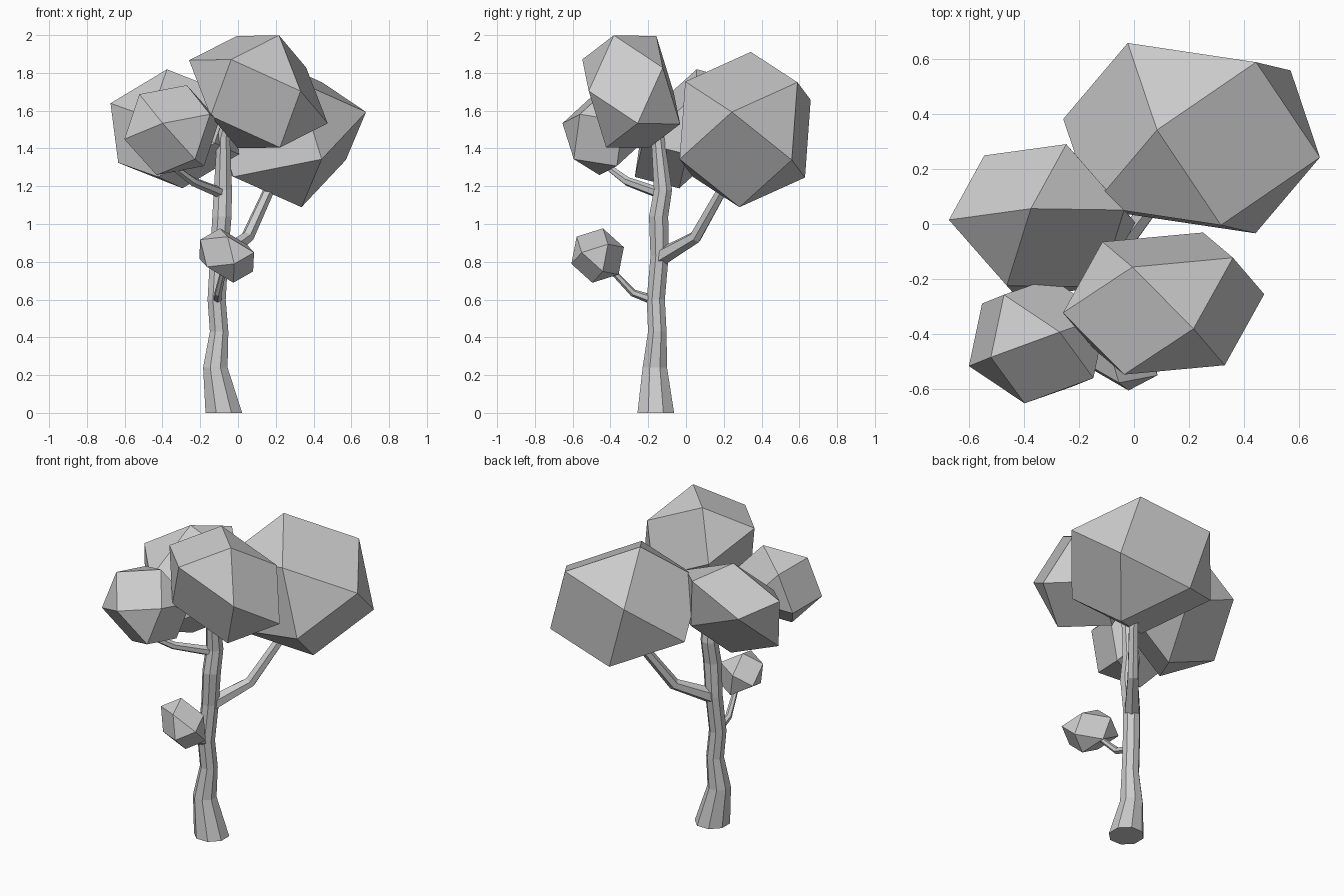
import bpy
import bmesh
import math
from mathutils import Vector

if "Cube" in bpy.data.objects:
    bpy.data.objects.remove(bpy.data.objects["Cube"], do_unlink=True)

# Single matte grey for the whole tree
grey = bpy.data.materials.new("matte_grey")
grey.use_nodes = True
colour = (0.6, 0.6, 0.6, 1)
grey.diffuse_color = colour
bsdf = next(n for n in grey.node_tree.nodes if n.type == "BSDF_PRINCIPLED")
bsdf.inputs["Base Color"].default_value = colour
bsdf.inputs["Roughness"].default_value = 0.9


def finish(name, bm):
    bmesh.ops.recalc_face_normals(bm, faces=bm.faces)
    mesh = bpy.data.meshes.new(name)
    bm.to_mesh(mesh)
    bm.free()
    mesh.materials.append(grey)
    bpy.context.collection.objects.link(bpy.data.objects.new(name, mesh))


def foliage(name, centre, *axes):
    """Cuboctahedron: the edge midpoints of a box given by three half axes."""
    bm = bmesh.new()
    centre = Vector(centre)
    axes = [Vector(a) for a in axes]
    for i in range(3):
        a, b = axes[i], axes[(i + 1) % 3]
        for s in (-1, 1):
            for t in (-1, 1):
                bm.verts.new(centre + s * a + t * b)
    bmesh.ops.convex_hull(bm, input=bm.verts)
    bmesh.ops.dissolve_limit(bm, angle_limit=math.radians(1),
                             verts=bm.verts, edges=bm.edges)
    finish(name, bm)


def limb(name, points, radii, sides, upright=False):
    """Faceted tapering tube through the points."""
    bm = bmesh.new()
    points = [Vector(p) for p in points]
    rings = []
    for i, (p, r) in enumerate(zip(points, radii)):
        ahead = points[min(i + 1, len(points) - 1)]
        behind = points[max(i - 1, 0)]
        axis = Vector((0, 0, 1)) if upright else (ahead - behind).normalized()
        side = Vector((0, 1, 0)) if upright else axis.cross((0, 0, 1)).normalized()
        other = axis.cross(side)
        angles = [math.tau * (k + 0.5) / sides for k in range(sides)]
        rings.append([bm.verts.new(p + r * (math.cos(a) * side + math.sin(a) * other))
                      for a in angles])
    for low, high in zip(rings, rings[1:]):
        for k in range(sides):
            n = (k + 1) % sides
            bm.faces.new((low[k], low[n], high[n], high[k]))
    bm.faces.new(rings[0])
    bm.faces.new(rings[-1])
    finish(name, bm)


# Trunk, flared at the foot and slightly crooked
limb("trunk",
     [(-.075, -.16, 0), (-.12, -.165, .24), (-.1, -.152, .43), (-.113, -.16, .6),
      (-.1, -.14, .83), (-.085, -.145, 1.04), (-.08, -.122, 1.18), (-.077, -.15, 1.46),
      (-.04, -.18, 1.6)],
     [.105, .07, .053, .052, .052, .055, .052, .037, .03], 8, upright=True)

# Branches, each reaching into its foliage
limb("low_branch",
     [(-.11, -.15, .59), (-.105, -.28, .635), (-.08, -.38, .74), (-.07, -.43, .8)],
     [.027, .02, .016, .014], 6)
limb("back_branch",
     [(-.1, -.14, .82), (.05, .05, .93), (.155, .18, 1.16), (.2, .25, 1.3)],
     [.048, .035, .03, .025], 6)
limb("front_branch",
     [(-.08, -.13, 1.16), (-.24, -.31, 1.225), (-.34, -.41, 1.3), (-.35, -.42, 1.4)],
     [.03, .024, .02, .015], 6)

# Foliage clumps
foliage("back_foliage", (.21, .313, 1.5),
        (.171, -.02, .252), (.297, -.05, -.159), (.064, .297, -.002))
foliage("top_foliage", (.108, -.29, 1.7),
        (-.129, -.063, .233), (.238, -.029, .066), (.015, .196, .062))
foliage("side_foliage", (-.335, .01, 1.504),
        (-.126, .143, .195), (-.214, -.138, -.06), (.085, -.097, .12))
foliage("front_foliage", (-.351, -.426, 1.497),
        (.016, -.098, .137), (.064, .13, .101), (-.187, .038, .053))
foliage("low_foliage", (-.06, -.468, .833),
        (.055, -.028, .08), (-.09, .056, .064), (-.05, -.083, .02))
